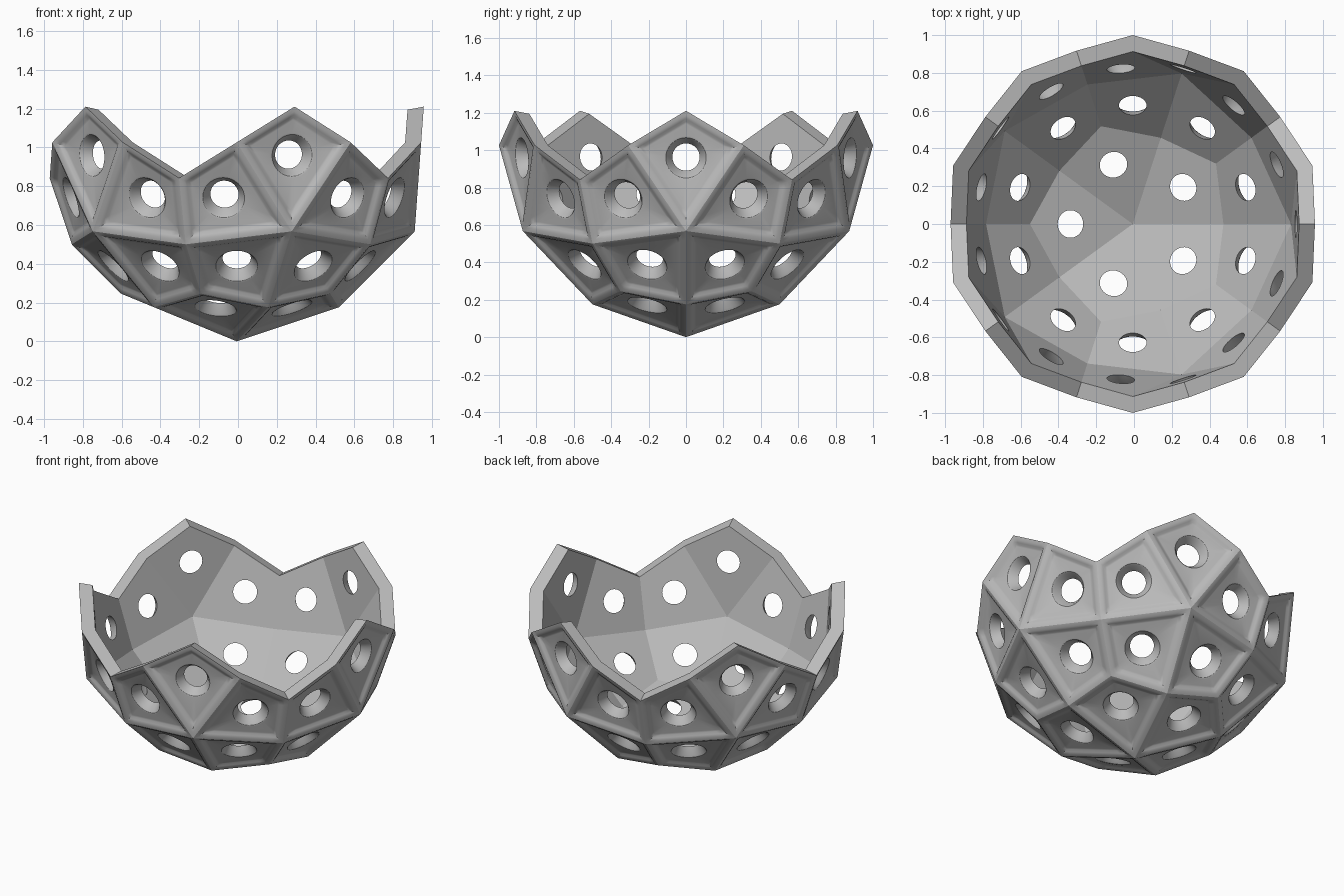
import bpy
import bmesh
import math
from mathutils import Vector

cube = bpy.data.objects.get("Cube")
if cube:
    bpy.data.objects.remove(cube, do_unlink=True)

# Radii of the kite corners where five, four and three panels meet
R5, R4, R3 = 1.026, 1.0, 0.982
INNER = 0.913          # inner shell scale
SIDE_STEPS = 10        # points along each kite side
CENTRE = Vector((-0.0065, 0, R5))

grey = bpy.data.materials.new("plain_grey")
grey.use_nodes = True
colour = (0.5, 0.5, 0.5, 1)
grey.diffuse_color = colour
grey.node_tree.nodes["Principled BSDF"].inputs["Base Color"].default_value = colour

# Five-fold axes: one straight down and a ring of five around it
down = Vector((0, 0, -1))
ring_angle = math.atan(2)
axes = [down]
for k in range(5):
    a = math.tau * k / 5
    axes.append(Vector((math.sin(ring_angle) * math.cos(a),
                        math.sin(ring_angle) * math.sin(a),
                        -math.cos(ring_angle))))
all_axes = axes + [-a for a in axes]


def neighbours(axis):
    """Five nearest axes, in order around the given one."""
    near = [b for b in all_axes if 0.3 < axis.dot(b) < 0.6]
    u = (near[0] - axis * axis.dot(near[0])).normalized()
    v = axis.cross(u)
    return sorted(near, key=lambda b: math.atan2(b.dot(v), b.dot(u)))


def kite_corners(a, b, c):
    return [a * R5, (a + b).normalized() * R4,
            (a + b + c).normalized() * R3, (a + c).normalized() * R4]


bm = bmesh.new()


def skin(loop_a, loop_b, smooth=True):
    n = len(loop_a)
    for i in range(n):
        j = (i + 1) % n
        face = bm.faces.new((loop_a[i], loop_a[j], loop_b[j], loop_b[i]))
        face.smooth = smooth


def add_panel(corners):
    """One kite: raised border, sunken field, countersunk hole, inner face."""
    normal = (corners[1] - corners[3]).cross(corners[2] - corners[0]).normalized()
    if normal.dot(corners[0]) < 0:
        normal = -normal
    dist = normal.dot(corners[0])
    foot = normal * dist
    outline = []
    for i, p in enumerate(corners):
        q = corners[(i + 1) % 4]
        outline += [p.lerp(q, s / SIDE_STEPS) - foot for s in range(SIDE_STEPS)]

    def kite(scale, depth):
        return [bm.verts.new(foot + p * scale - normal * depth) for p in outline]

    def circle(radius, depth):
        return [bm.verts.new(foot + p.normalized() * radius - normal * depth)
                for p in outline]

    floor = dist * (1 - INNER)
    loops = [kite(1, 0), kite(0.9, 0.001), kite(0.83, 0.008),
             kite(0.77, 0.018), kite(0.72, 0.021),
             circle(0.118, 0.021), circle(0.108, 0.024), circle(0.098, 0.036),
             circle(0.073, floor)]
    for a, b in zip(loops, loops[1:]):
        skin(a, b)
    skin(loops[-1], kite(INNER, floor), smooth=False)


for axis in axes:
    ring = neighbours(axis)
    for i, b in enumerate(ring):
        add_panel(kite_corners(axis, b, ring[(i + 1) % 5]))

# Weld the panels and close the zigzag rim between both shells
bmesh.ops.remove_doubles(bm, verts=bm.verts, dist=0.0005)
rim = [e for e in bm.edges if e.is_boundary]
bmesh.ops.bridge_loops(bm, edges=rim)
bmesh.ops.recalc_face_normals(bm, faces=bm.faces)
bmesh.ops.translate(bm, verts=bm.verts, vec=CENTRE)

# Keep creases sharp, but let the outer ridges shade round
for e in bm.edges:
    e.smooth = e.calc_face_angle(0) < math.radians(30)

mesh = bpy.data.meshes.new("perforated_bowl")
bm.to_mesh(mesh)
bm.free()
mesh.materials.append(grey)
bowl = bpy.data.objects.new("perforated_bowl", mesh)
bpy.context.collection.objects.link(bowl)
